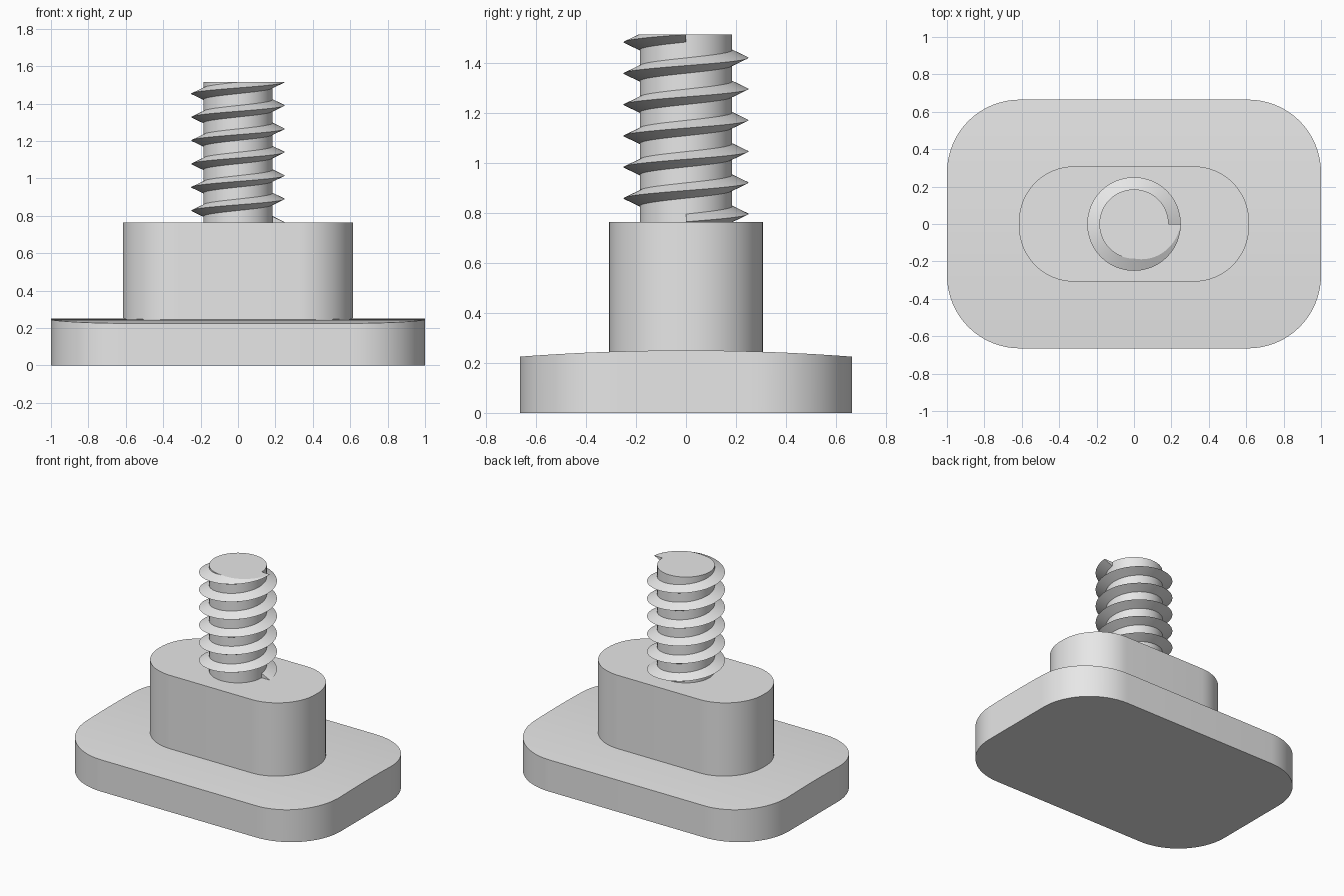
import bpy, bmesh, math
from math import cos, sin, pi

cube = bpy.data.objects.get("Cube")
if cube:
    bpy.data.objects.remove(cube, do_unlink=True)

grey = bpy.data.materials.new("light_grey")
grey.use_nodes = True
grey.diffuse_color = (0.8, 0.8, 0.8, 1)
grey.node_tree.nodes["Principled BSDF"].inputs["Base Color"].default_value = (0.8, 0.8, 0.8, 1)


def finish(bm, name):
    bmesh.ops.recalc_face_normals(bm, faces=bm.faces)
    mesh = bpy.data.meshes.new(name)
    bm.to_mesh(mesh)
    bm.free()
    mesh.materials.append(grey)
    obj = bpy.data.objects.new(name, mesh)
    bpy.context.collection.objects.link(obj)
    bpy.ops.object.select_all(action='DESELECT')
    obj.select_set(True)
    bpy.context.view_layer.objects.active = obj
    bpy.ops.object.shade_smooth_by_angle(angle=math.radians(20))
    return obj


def rounded_rect(hx, hy, r, steps=16):
    """Outline of a rounded rectangle with half sizes hx, hy."""
    points = []
    for quarter, (sx, sy) in enumerate([(1, 1), (-1, 1), (-1, -1), (1, -1)]):
        for i in range(steps + 1):
            a = (quarter + i / steps) * pi / 2
            points.append((sx * (hx - r) + r * cos(a), sy * (hy - r) + r * sin(a)))
    return points


def prism(outline, z0, z1):
    bm = bmesh.new()
    face = bm.faces.new([bm.verts.new((x, y, z0)) for x, y in outline])
    ext = bmesh.ops.extrude_face_region(bm, geom=[face], use_keep_orig=True)
    for v in ext["geom"]:
        if isinstance(v, bmesh.types.BMVert):
            v.co.z = z1
    return bm


# Base plate, with its top crowned from front to back
HALF_DEPTH, BASE_TOP, DROP = 0.665, 0.25, 0.025
outline = rounded_rect(1, HALF_DEPTH, 0.39)
bm = prism(outline, 0, BASE_TOP)
rows = {round(y, 4) for x, y in outline if abs(y) < HALF_DEPTH - 0.001}
rows |= {i * 0.05 for i in range(-5, 6)}
for y in sorted(rows):
    bmesh.ops.bisect_plane(bm, geom=bm.verts[:] + bm.edges[:] + bm.faces[:],
                           dist=0.0002, plane_co=(0, y, 0), plane_no=(0, 1, 0))
for v in bm.verts:
    if v.co.z > BASE_TOP / 2:
        v.co.z -= DROP * (v.co.y / HALF_DEPTH) ** 2
finish(bm, "base_plate")

# Raised block
BLOCK_TOP = 0.765
finish(prism(rounded_rect(0.615, 0.308, 0.295), 0.2, BLOCK_TOP), "raised_block")

# Screw shaft
SHAFT_R, SHAFT_TOP, SIDES = 0.185, 1.515, 96
circle = [(SHAFT_R * cos(2 * pi * i / SIDES), SHAFT_R * sin(2 * pi * i / SIDES))
          for i in range(SIDES)]
finish(prism(circle, 0.7, SHAFT_TOP), "screw_shaft")

# Screw thread: a triangular profile swept up a helix, trimmed level at the top
PITCH, TURNS, CREST_R = 0.125, 6, 0.25
profile = [(SHAFT_R - 0.001, -PITCH / 4), (CREST_R, 0), (SHAFT_R - 0.001, PITCH / 4)]
bm = bmesh.new()
rings = []
for i in range(TURNS * SIDES + 1):
    a = 2 * pi * i / SIDES
    z = BLOCK_TOP + PITCH * i / SIDES
    rings.append([bm.verts.new((r * cos(a), r * sin(a), z + dz)) for r, dz in profile])
for low, high in zip(rings, rings[1:]):
    for j in range(3):
        k = (j + 1) % 3
        bm.faces.new((low[j], low[k], high[k], high[j]))
bm.faces.new(rings[0])
bm.faces.new(rings[-1])
bmesh.ops.bisect_plane(bm, geom=bm.verts[:] + bm.edges[:] + bm.faces[:], dist=0.00001,
                       plane_co=(0, 0, SHAFT_TOP), plane_no=(0, 0, 1), clear_outer=True)
rim = [e for e in bm.edges if e.is_boundary]
bmesh.ops.triangle_fill(bm, edges=rim, use_beauty=True, normal=(0, 0, 1))
finish(bm, "screw_thread")
